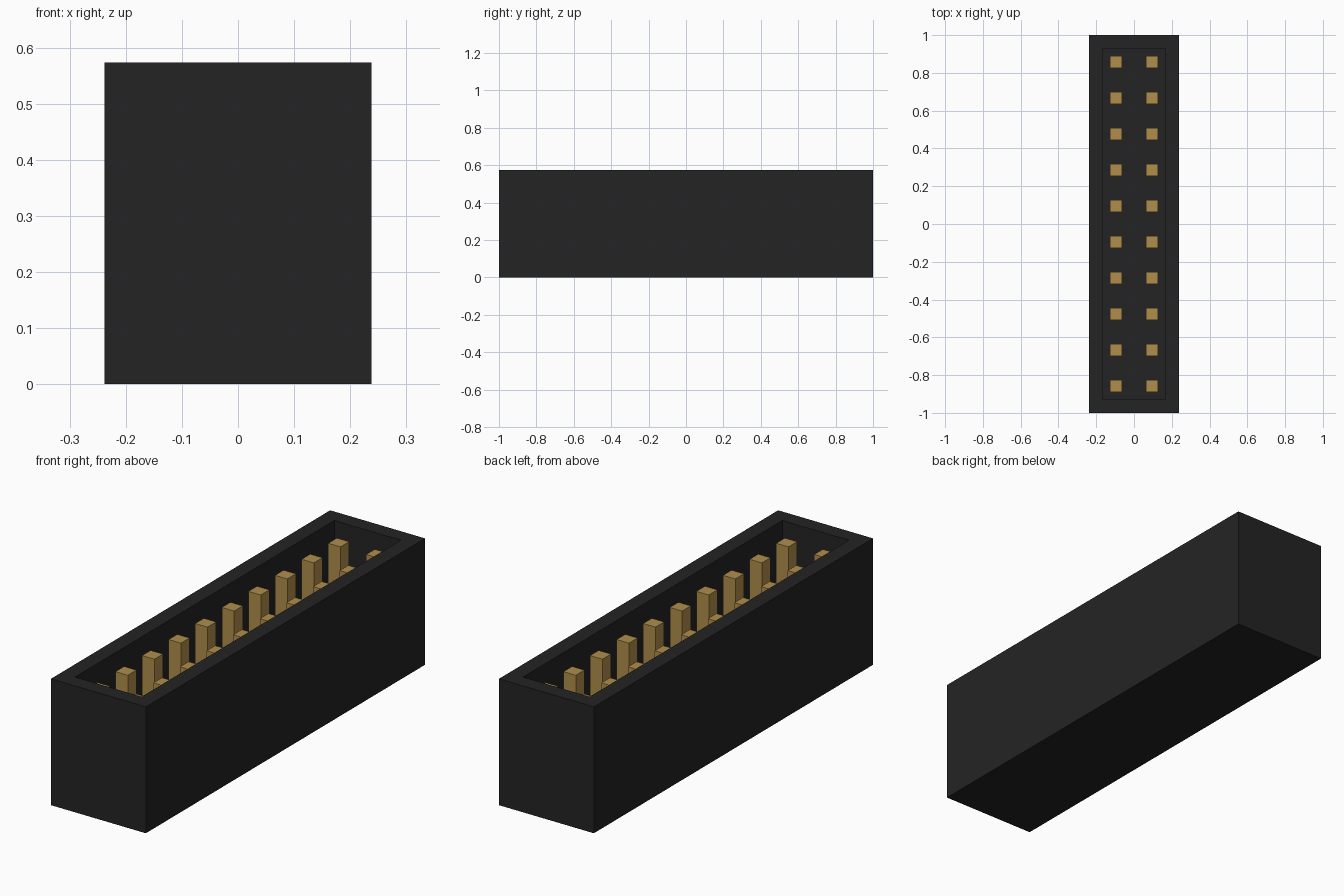
import bpy
import bmesh
from mathutils import Matrix, Vector

default = bpy.data.objects.get("Cube")
if default:
    bpy.data.objects.remove(default, do_unlink=True)

WIDTH, LENGTH, HEIGHT = 0.476, 2.0, 0.573
WALL, FLOOR = 0.071, 0.1
PITCH, ROWS = 0.1905, 10
PIN_SIZE, PIN_TOP = 0.062, 0.52


def make_material(name, rgb):
    mat = bpy.data.materials.new(name)
    mat.use_nodes = True
    color = (*rgb, 1.0)
    mat.diffuse_color = color
    mat.node_tree.nodes["Principled BSDF"].inputs["Base Color"].default_value = color
    return mat


def add_box(bm, center, size):
    matrix = Matrix.Translation(center) @ Matrix.Diagonal((*size, 1.0))
    return bmesh.ops.create_cube(bm, size=1.0, matrix=matrix)


def finish(bm, name, mat):
    mesh = bpy.data.meshes.new(name)
    bm.to_mesh(mesh)
    bm.free()
    mesh.materials.append(mat)
    obj = bpy.data.objects.new(name, mesh)
    bpy.context.collection.objects.link(obj)
    return obj


black = make_material("black plastic", (0.0175, 0.0175, 0.0175))
gold = make_material("gold metal", (0.44, 0.27, 0.07))

# Open-topped shroud: inset the top face and sink it to the cavity floor
bm = bmesh.new()
add_box(bm, (0, 0, HEIGHT / 2), (WIDTH, LENGTH, HEIGHT))
top = max(bm.faces, key=lambda f: f.calc_center_median().z)
bmesh.ops.inset_region(bm, faces=[top], thickness=WALL, use_even_offset=True)
result = bmesh.ops.extrude_discrete_faces(bm, faces=[top])
bmesh.ops.translate(bm, verts=result["faces"][0].verts,
                    vec=Vector((0, 0, FLOOR - HEIGHT)))
bmesh.ops.recalc_face_normals(bm, faces=bm.faces)
finish(bm, "shroud", black)

# Two columns of square contact pins standing on the cavity floor
for side, x in (("right", -PITCH / 2), ("left", PITCH / 2)):
    bm = bmesh.new()
    for row in range(ROWS):
        y = (row - (ROWS - 1) / 2) * PITCH
        add_box(bm, (x, y, (FLOOR + PIN_TOP) / 2),
                (PIN_SIZE, PIN_SIZE, PIN_TOP - FLOOR))
    finish(bm, side + "_pins", gold)
